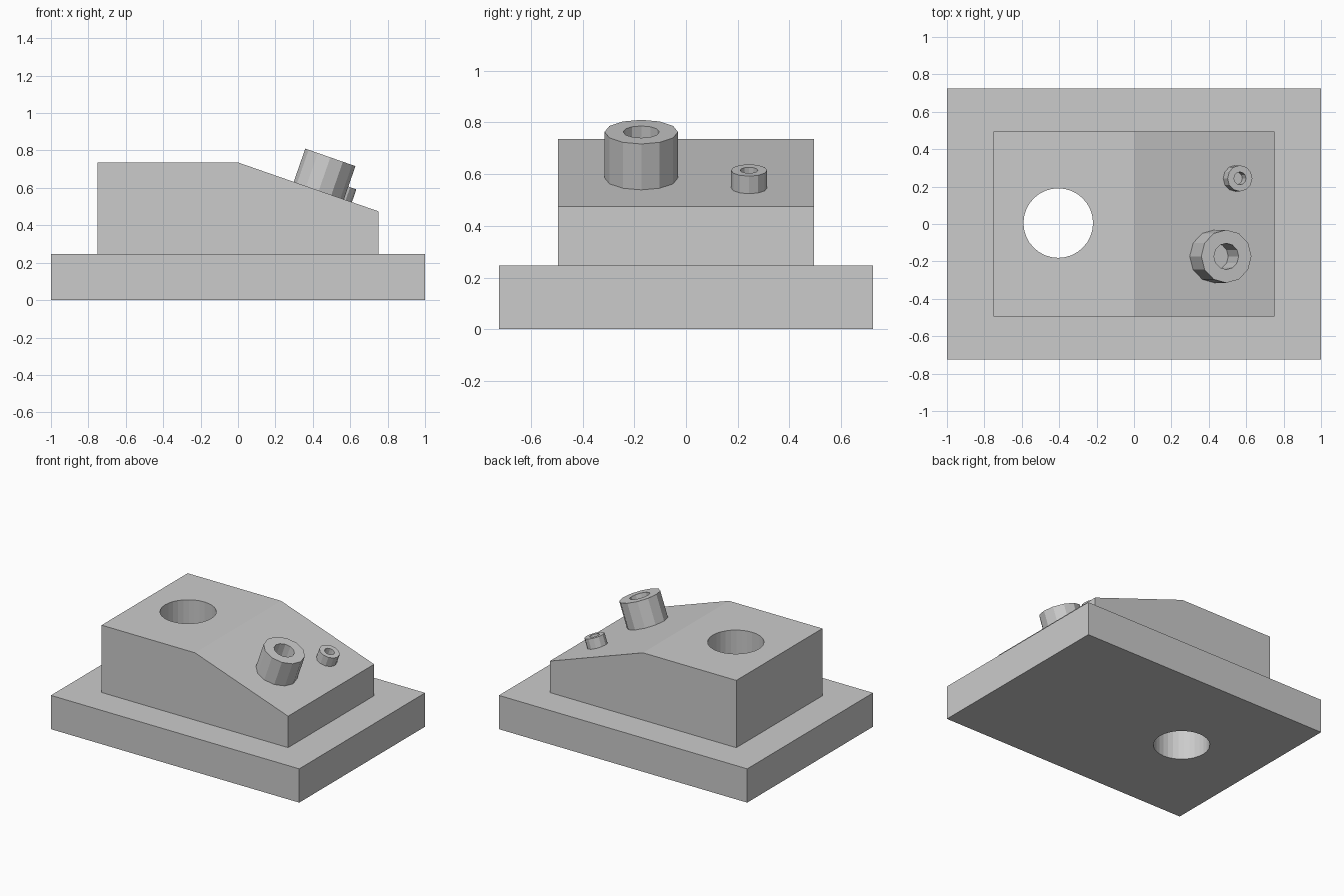
import bpy, bmesh, math
from mathutils import Matrix, Vector

if "Cube" in bpy.data.objects:
    bpy.data.objects.remove(bpy.data.objects["Cube"])

grey = bpy.data.materials.new("plain grey")
grey.diffuse_color = (0.6, 0.6, 0.6, 1)
grey.use_nodes = True
grey.node_tree.nodes["Principled BSDF"].inputs["Base Color"].default_value = grey.diffuse_color


def finish(name, bm):
    bmesh.ops.recalc_face_normals(bm, faces=bm.faces)
    mesh = bpy.data.meshes.new(name)
    bm.to_mesh(mesh)
    bm.free()
    mesh.materials.append(grey)
    obj = bpy.data.objects.new(name, mesh)
    bpy.context.collection.objects.link(obj)
    return obj


def extruded_profile(name, points, half_depth):
    """Extrude an x-z outline symmetrically along y."""
    bm = bmesh.new()
    face = bm.faces.new([bm.verts.new((x, -half_depth, z)) for x, z in points])
    out = bmesh.ops.extrude_face_region(bm, geom=[face])
    moved = [g for g in out["geom"] if isinstance(g, bmesh.types.BMVert)]
    bmesh.ops.translate(bm, verts=moved, vec=(0, 2 * half_depth, 0))
    return finish(name, bm)


def hollow_boss(name, x, y, radius, bore, height, depth, sides):
    """Cylinder with a blind bore, standing square to the sloped face."""
    bm = bmesh.new()
    profile = [(radius, -0.03), (radius, height), (bore, height), (bore, height - depth)]
    rings = []
    for r, z in profile:
        rings.append([bm.verts.new((r * math.cos(2 * math.pi * i / sides),
                                    r * math.sin(2 * math.pi * i / sides), z))
                      for i in range(sides)])
    for a, b in zip(rings, rings[1:]):
        for i in range(sides):
            j = (i + 1) % sides
            bm.faces.new((a[i], a[j], b[j], b[i]))
    bm.faces.new(rings[0])
    bm.faces.new(rings[-1])
    z = RIDGE_Z - x * math.tan(SLOPE)
    bm.transform(Matrix.Translation(Vector((x, y, z))) @ Matrix.Rotation(SLOPE, 4, "Y"))
    return finish(name, bm)


RIDGE_Z, LOW_Z, BASE_Z = 0.736, 0.475, 0.246
SLOPE = math.atan((RIDGE_Z - LOW_Z) / 0.75)

# Base plate and sloped block
base = extruded_profile("base_plate", [(-1, 0), (1, 0), (1, BASE_Z), (-1, BASE_Z)], 0.724)
block = extruded_profile("sloped_block", [(-0.752, BASE_Z), (0.75, BASE_Z), (0.75, LOW_Z),
                                          (0, RIDGE_Z), (-0.752, RIDGE_Z)], 0.495)

# Round hole straight through both parts
bm = bmesh.new()
bmesh.ops.create_cone(bm, cap_ends=True, segments=32, radius1=0.186, radius2=0.186, depth=3,
                      matrix=Matrix.Translation((-0.405, 0.005, 0)))
cutter = finish("hole_cutter", bm)
cutter.hide_render = True
for part in (base, block):
    mod = part.modifiers.new("hole", "BOOLEAN")
    mod.operation = "DIFFERENCE"
    mod.solver = "EXACT"
    mod.object = cutter
    bpy.context.view_layer.objects.active = part
    bpy.ops.object.modifier_apply(modifier=mod.name)
bpy.data.objects.remove(cutter)

# Two hollow bosses on the slope
hollow_boss("large_boss", 0.432, -0.173, 0.142, 0.07, 0.188, 0.17, 12)
hollow_boss("small_boss", 0.543, 0.244, 0.07, 0.034, 0.072, 0.06, 12)
